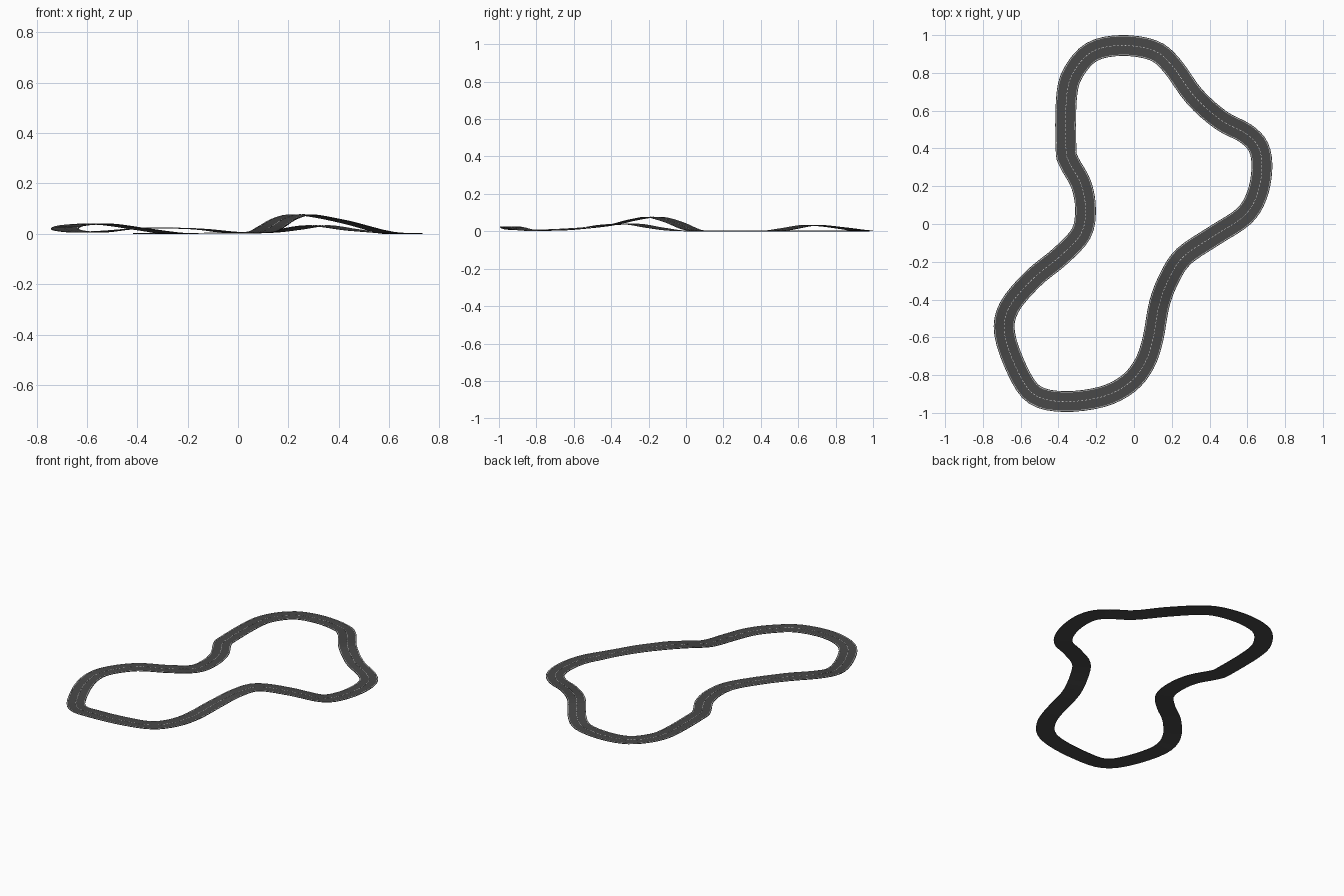
import bpy
from mathutils import Vector

if "Cube" in bpy.data.objects:
    bpy.data.objects.remove(bpy.data.objects["Cube"])

# Centre line of the circuit, clockwise from the top: x, y, height
PATH = [Vector(p) for p in [
    (-0.07, .945, .001), (.10, .92, .003), (.20, .84, .015), (.32, .675, .031), (.46, .55, .013),
    (.59, .48, .002), (.66, .405, 0), (.677, .29, 0), (.65, .15, 0), (.58, .04, .005),
    (.42, -.065, .047), (.265, -.17, .074), (.19, -.28, .06), (.135, -.42, .028),
    (.10, -.61, .008), (.055, -.74, .003), (-.03, -.845, .004), (-.17, -.915, .018),
    (-.37, -.94, .021), (-.525, -.905, .008), (-.615, -.78, .005), (-.685, -.58, .015),
    (-.66, -.44, .031), (-.535, -.29, .037), (-.39, -.17, .018), (-.28, -.05, .002),
    (-.257, .08, 0), (-.28, .21, 0), (-.345, .33, 0), (-.36, .40, 0), (-.358, .66, 0),
    (-.325, .795, 0), (-.225, .91, 0)]]
N = len(PATH)


def spline(t):
    """Closed Catmull-Rom through PATH."""
    i, f = int(t) % N, t % 1
    a, b, c, d = (PATH[(i + k) % N] for k in (-1, 0, 1, 2))
    p = 0.5 * (2 * b + (c - a) * f + (2 * a - 5 * b + 4 * c - d) * f * f
               + (3 * b - a - 3 * c + d) * f ** 3)
    p.z = max(p.z, 0)
    return p


def frame(t):
    d = spline(t + .05) - spline((t - .05) % N)
    return spline(t), Vector((d.y, -d.x, 0)).normalized()


def material(name, v):
    m = bpy.data.materials.new(name)
    m.diffuse_color = (v, v, v, 1)
    m.use_nodes = True
    m.node_tree.nodes["Principled BSDF"].inputs["Base Color"].default_value = m.diffuse_color
    return m


def ribbon(name, strips, offset, half, z0, z1, mat):
    """Sweep a thin box section along lists of spline parameters."""
    verts, faces = [], []
    for ts, closed in strips:
        base, n = len(verts), len(ts)
        for t in ts:
            p, s = frame(t)
            for o, z in ((-half, z0), (half, z0), (half, z1), (-half, z1)):
                verts.append(p + s * (offset + o) + Vector((0, 0, z)))
        for i in range(n if closed else n - 1):
            a, b = base + 4 * i, base + 4 * ((i + 1) % n)
            for k in range(4):
                l = (k + 1) % 4
                faces.append((a + k, b + k, b + l, a + l))
        if not closed:
            e = base + 4 * (n - 1)
            faces += [(base, base + 1, base + 2, base + 3), (e + 3, e + 2, e + 1, e)]
    me = bpy.data.meshes.new(name)
    me.from_pydata(verts, [], faces)
    me.materials.append(mat)
    ob = bpy.data.objects.new(name, me)
    bpy.context.collection.objects.link(ob)
    return ob


asphalt = material("asphalt", .065)
white = material("white_paint", .8)
STEPS = 4
loop = [([i / STEPS for i in range(N * STEPS)], True)]

# Road surface
ribbon("road", loop, 0, .055, 0, .003, asphalt)

# Continuous painted lines near both edges
for side, name in ((-1, "left_edge_line"), (1, "right_edge_line")):
    ribbon(name, loop, side * .0495, .0014, .0025, .0037, white)

# Dashed centre line: short strokes evenly spread along the road
dashes = []
for i in range(N):
    length = (spline(i + .999) - spline(i)).length
    count = max(2, round(length / .02))
    for k in range(count):
        a = i + k / count
        dashes.append(([a, a + .3 / count, a + .6 / count], False))
ribbon("centre_dashes", dashes, 0, .0014, .0025, .0037, white)
